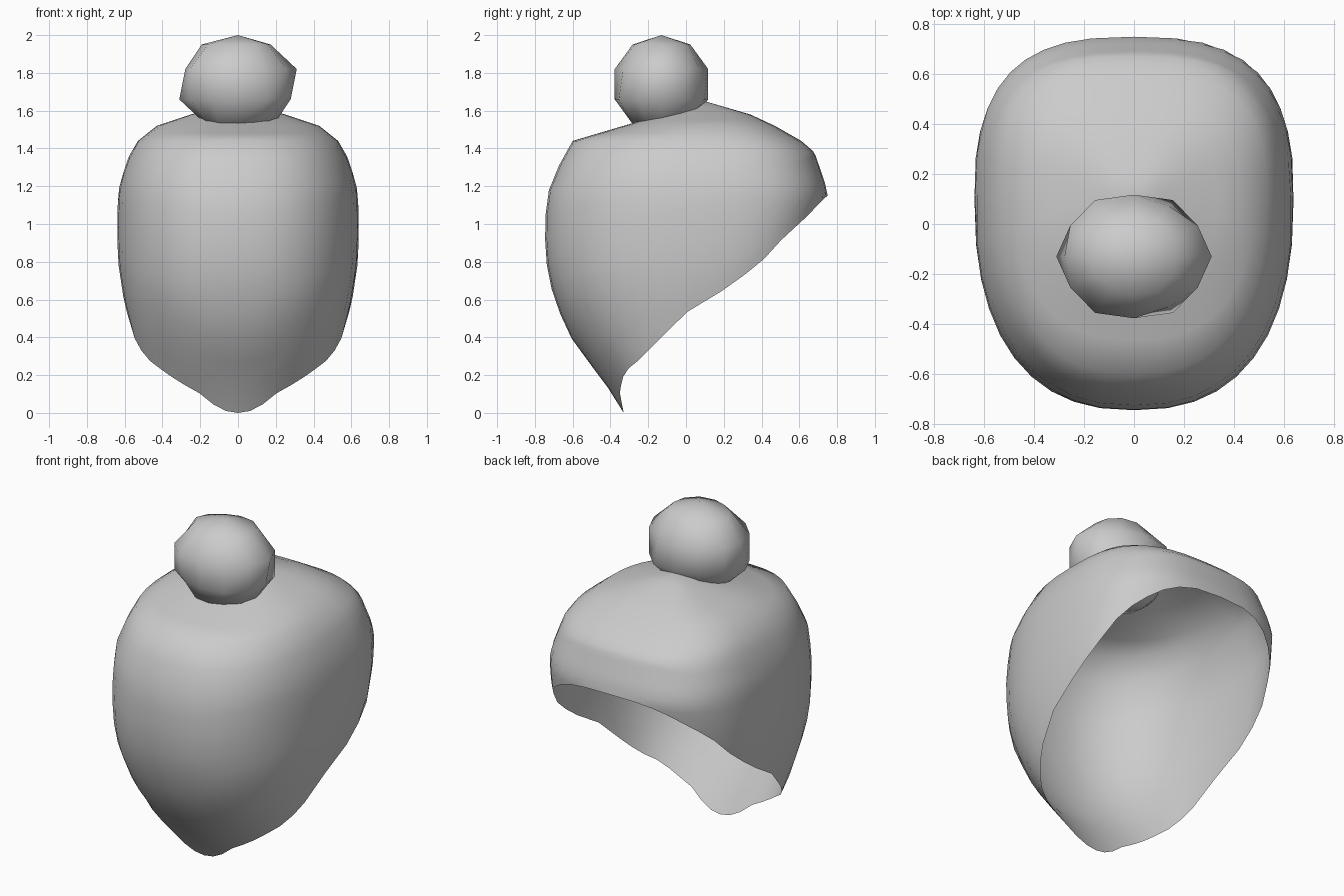
import bpy
import bmesh
from math import sin, cos, pi

if "Cube" in bpy.data.objects:
    bpy.data.objects.remove(bpy.data.objects["Cube"], do_unlink=True)

hair_grey = bpy.data.materials.new("hair grey")
hair_grey.use_nodes = True
GREY = (0.6, 0.6, 0.6, 1)
hair_grey.diffuse_color = GREY
hair_grey.node_tree.nodes["Principled BSDF"].inputs["Base Color"].default_value = GREY

# Horizontal sections of the hair: height, front y, widest y, back y, half width
SECTIONS = [
    (0, -.33, .02, .3, .4), (.1, -.39, .01, .35, .45), (.2, -.46, -.05, .4, .5),
    (.3, -.54, -.03, .45, .53), (.4, -.61, -.04, .5, .555), (.6, -.7, .03, .58, .605),
    (.8, -.74, .08, .66, .635), (1, -.75, .1, .72, .64), (1.15, -.73, .1, .75, .635),
    (1.22, -.72, .1, .735, .625), (1.38, -.635, .1, .68, .57), (1.44, -.6, .1, .61, .53),
    (1.52, -.33, .1, .47, .43), (1.58, -.13, .1, .34, .25), (1.65, .1, .1, .1, 0),
]
# Opening edge seen from the side: height, y
RIM = [(0, -.33), (.12, -.35), (.19, -.33), (.24, -.3), (.29, -.23), (.4, -.13),
       (.53, 0), (.66, .22), (.8, .4), (.91, .5), (1, .6), (1.15, .75), (1.2, 2)]
COLUMNS, ROWS = 40, 11
CROWN = [1.44, 1.48, 1.52, 1.55, 1.58, 1.62]


def sample(table, z):
    """Linear interpolation of a table whose first entry is height."""
    for a, b in zip(table, table[1:]):
        if z <= b[0]:
            t = (z - a[0]) / (b[0] - a[0])
            return [p + (q - p) * t for p, q in zip(a[1:], b[1:])]
    return table[-1][1:]


def hair_point(angle, z):
    """Point on the rounded section at a height; angle 0 faces the front."""
    front, middle, back, width = sample(SECTIONS, z)
    s, c = sin(angle), cos(angle)
    power = 2 / (min(2.4, 2 + max(0, z - .3)) if c > 0 else 2.8)
    depth = front - middle if c > 0 else back - middle
    x = width * abs(s) ** power * (1 if s > 0 else -1)
    return (x, middle + depth * abs(c) ** power, z)


def rim_height(angle):
    """Lowest height at which the hair is still in front of the opening."""
    z, step = 1.2, .005
    while z > step:
        if hair_point(angle, z - step)[1] > sample(RIM, z - step)[0] + .0001:
            return z
        z -= step
    return 0


def loft(name, rings, bottom=None, top=None):
    """Bridge closed rings, with optional pole points at the ends."""
    bm = bmesh.new()
    loops = [[bm.verts.new(p) for p in ring] for ring in rings]
    n = len(loops[0])
    for low, high in zip(loops, loops[1:]):
        for i in range(n):
            j = (i + 1) % n
            bm.faces.new((low[i], low[j], high[j], high[i]))
    for pole, loop, flip in ((bottom, loops[0], True), (top, loops[-1], False)):
        if pole:
            tip = bm.verts.new(pole)
            for i in range(n):
                a, b = loop[i], loop[(i + 1) % n]
                bm.faces.new((b, a, tip) if flip else (a, b, tip))
    mesh = bpy.data.meshes.new(name)
    bm.to_mesh(mesh)
    bm.free()
    for face in mesh.polygons:
        face.use_smooth = True
    mesh.materials.append(hair_grey)
    obj = bpy.data.objects.new(name, mesh)
    bpy.context.collection.objects.link(obj)
    return obj


# Hair shell, open at the lower back
angles = [2 * pi * i / COLUMNS for i in range(COLUMNS)]
rims = [rim_height(a) for a in angles]
rings = [[hair_point(a, r + (CROWN[0] - r) * k / ROWS) for a, r in zip(angles, rims)]
         for k in range(ROWS)]
rings += [[hair_point(a, z) for a in angles] for z in CROWN]
loft("hair_shell", rings, top=(0, .1, 1.65))

# Lumpy bun on the crown
SEGMENTS, BANDS = 12, 5
BUN_Y, BUN_Z, BUN_R = -.13, 1.74, .26


def bun_point(i, j):
    angle, tilt = 2 * pi * i / SEGMENTS, pi * j / BANDS
    lump = 1 + .055 * cos(3 * angle + pi * j)
    r = sin(tilt) * lump
    return (.31 * r * cos(angle), BUN_Y + BUN_R * r * sin(angle),
            BUN_Z + BUN_R * cos(tilt))


loft("hair_bun",
     [[bun_point(i, j) for i in range(SEGMENTS)] for j in range(BANDS - 1, 0, -1)],
     bottom=(0, BUN_Y, BUN_Z - BUN_R), top=(0, BUN_Y, BUN_Z + BUN_R))
